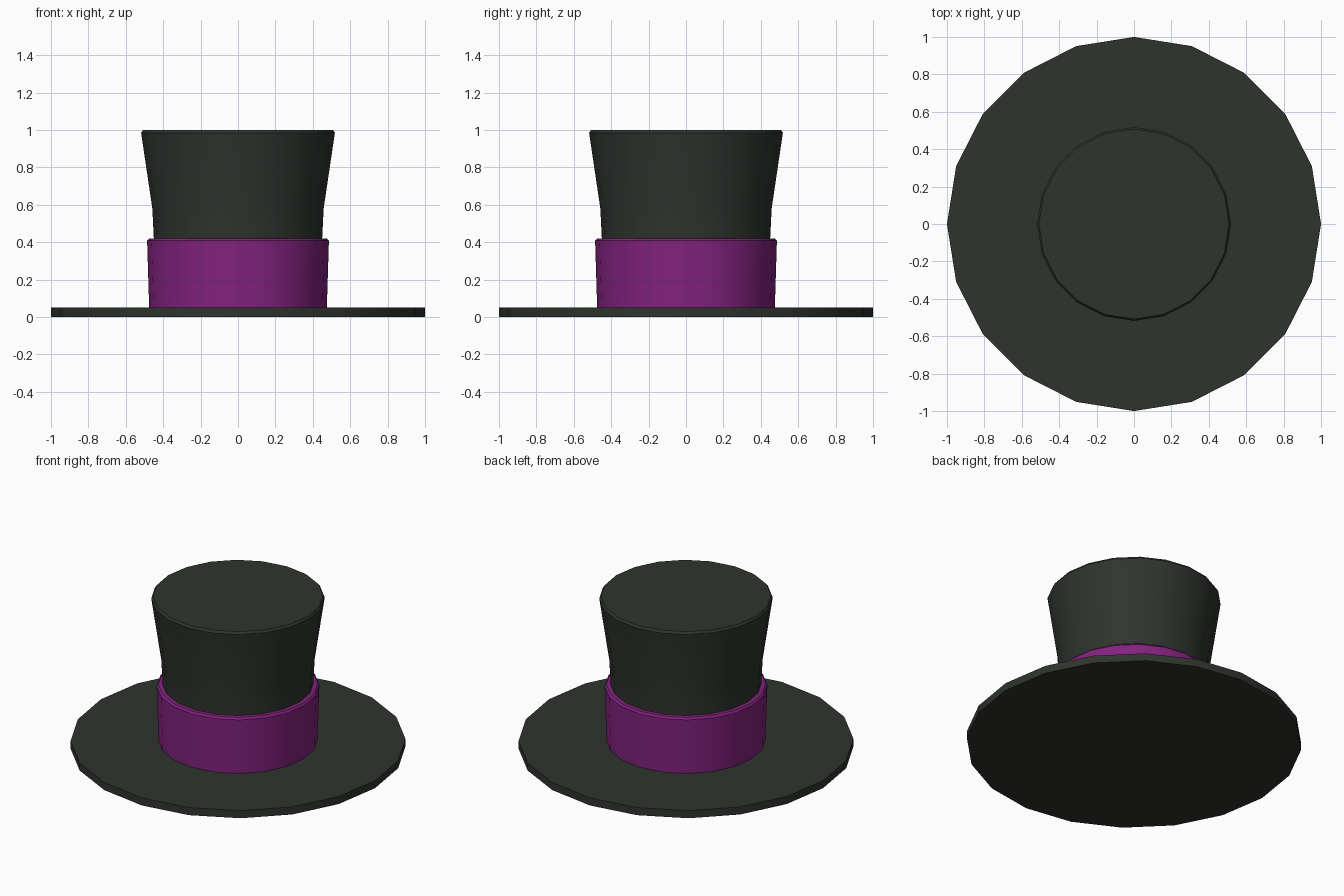
import bpy, bmesh, math

if "Cube" in bpy.data.objects:
    bpy.data.objects.remove(bpy.data.objects["Cube"])

SIDES = 20


def material(name, rgb):
    m = bpy.data.materials.new(name)
    m.diffuse_color = (*rgb, 1)
    m.use_nodes = True
    m.node_tree.nodes["Principled BSDF"].inputs["Base Color"].default_value = m.diffuse_color
    return m


def lathe(name, profile, mat):
    """Closed solid of revolution from (radius, z) points, bottom to top."""
    bm = bmesh.new()
    rings = [[bm.verts.new((r * math.cos(2 * math.pi * i / SIDES),
                            r * math.sin(2 * math.pi * i / SIDES), z))
              for i in range(SIDES)] for r, z in profile]
    for a, b in zip(rings, rings[1:]):
        for i in range(SIDES):
            j = (i + 1) % SIDES
            bm.faces.new((a[i], a[j], b[j], b[i]))
    bm.faces.new(rings[0][::-1])
    bm.faces.new(rings[-1])
    mesh = bpy.data.meshes.new(name)
    bm.to_mesh(mesh)
    bm.free()
    mesh.materials.append(mat)
    ob = bpy.data.objects.new(name, mesh)
    bpy.context.collection.objects.link(ob)
    bpy.ops.object.select_all(action='DESELECT')
    ob.select_set(True)
    bpy.context.view_layer.objects.active = ob
    bpy.ops.object.shade_smooth_by_angle(angle=math.radians(30))
    return ob


felt = material("dark felt", (0.028, 0.034, 0.027))
ribbon = material("purple ribbon", (0.225, 0.016, 0.21))

# Flat brim
lathe("brim", [(1.0, 0.0), (1.0, 0.05)], felt)
# Flared crown with a small rim bevel
lathe("crown", [(0.44, 0.05), (0.45, 0.42), (0.458, 0.58),
                (0.518, 0.985), (0.508, 1.0)], felt)
# Ribbon band around the crown's base
lathe("hat_band", [(0.475, 0.05), (0.486, 0.408), (0.476, 0.42)], ribbon)
